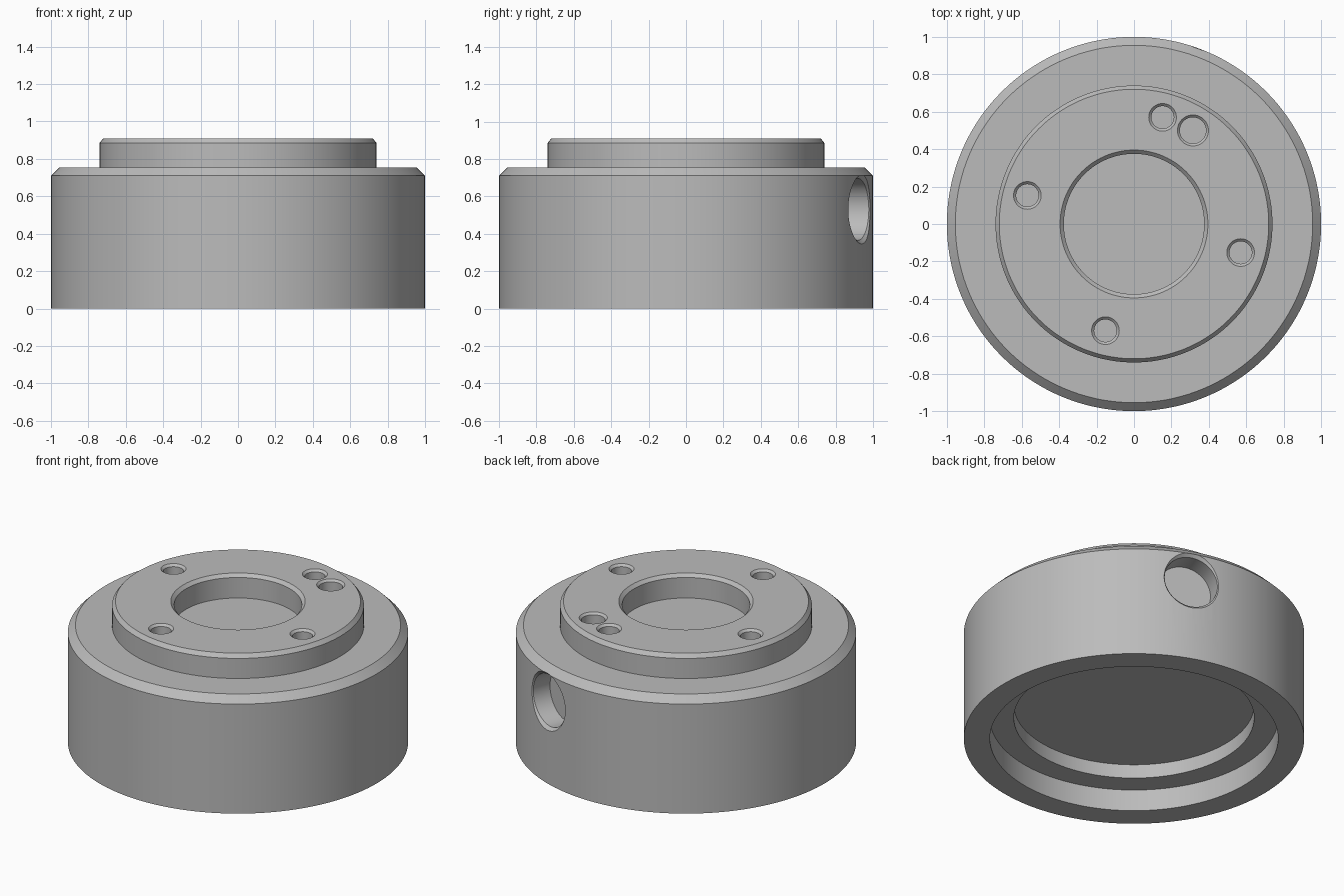
import bpy, bmesh
from math import radians, pi, cos, sin
from mathutils import Matrix, Vector

cube = bpy.data.objects.get("Cube")
if cube:
    bpy.data.objects.remove(cube, do_unlink=True)

grey = bpy.data.materials.new("machined grey")
grey.use_nodes = True
colour = (0.5, 0.5, 0.5, 1)
grey.diffuse_color = colour
grey.node_tree.nodes["Principled BSDF"].inputs["Base Color"].default_value = colour


def lathe(name, profile, steps, matrix=Matrix()):
    """Solid of revolution from (radius, height) points that start and end on the axis."""
    bm = bmesh.new()
    verts = [bm.verts.new((r, 0, z)) for r, z in profile]
    edges = [bm.edges.new(pair) for pair in zip(verts, verts[1:])]
    bmesh.ops.spin(bm, geom=verts + edges, cent=(0, 0, 0), axis=(0, 0, 1),
                   angle=2 * pi, steps=steps, use_merge=True)
    bmesh.ops.remove_doubles(bm, verts=bm.verts, dist=1e-5)
    bmesh.ops.recalc_face_normals(bm, faces=bm.faces)
    bm.transform(matrix)
    mesh = bpy.data.meshes.new(name)
    bm.to_mesh(mesh)
    bm.free()
    mesh.materials.append(grey)
    obj = bpy.data.objects.new(name, mesh)
    bpy.context.collection.objects.link(obj)
    return obj


# Body: stepped recess below, chamfered rim, raised boss with a shallow bore
body = lathe("flanged_housing", [
    (0, 0.23), (0.706, 0.23), (0.706, 0.14), (0.847, 0.14), (0.847, 0),
    (1, 0), (1, 0.71), (0.955, 0.755), (0.74, 0.755), (0.74, 0.885),
    (0.72, 0.91), (0.395, 0.91), (0.375, 0.89), (0.375, 0.757), (0, 0.757)], 144)

cutters = []


def countersunk_hole(name, radius, floor, rim, flare, matrix):
    """Blind hole cutter along local z, widening by flare at the rim."""
    wide = radius + flare
    cutters.append(lathe(name, [
        (0, floor), (radius, floor), (radius, rim - flare),
        (wide, rim), (wide, rim + 0.2), (0, rim + 0.2)], 48, matrix))


# Four bolt holes and one locating hole in the boss
for i in range(4):
    a = radians(75 + 90 * i)
    countersunk_hole("bolt_hole_cutter", 0.06, 0.79, 0.91, 0.014,
                     Matrix.Translation((0.59 * cos(a), 0.59 * sin(a), 0)))
countersunk_hole("locating_hole_cutter", 0.07, 0.79, 0.91, 0.013,
                 Matrix.Translation((0.315, 0.5, 0)))

# Side port pointing outward through the wall
a = radians(70)
outward = Vector((cos(a), sin(a), 0)).to_track_quat('Z', 'Y').to_matrix().to_4x4()
countersunk_hole("side_port_cutter", 0.165, 0.86, 1.0, 0.02,
                 Matrix.Translation((0, 0, 0.53)) @ outward)

# Cut the holes
bpy.ops.object.select_all(action='DESELECT')
bpy.context.view_layer.objects.active = body
body.select_set(True)
for cutter in cutters:
    cutter.hide_render = True
    mod = body.modifiers.new("hole", 'BOOLEAN')
    mod.operation = 'DIFFERENCE'
    mod.solver = 'EXACT'
    mod.object = cutter
    bpy.ops.object.modifier_apply(modifier=mod.name)
    bpy.data.objects.remove(cutter, do_unlink=True)

bpy.ops.object.shade_smooth_by_angle(angle=radians(25))
